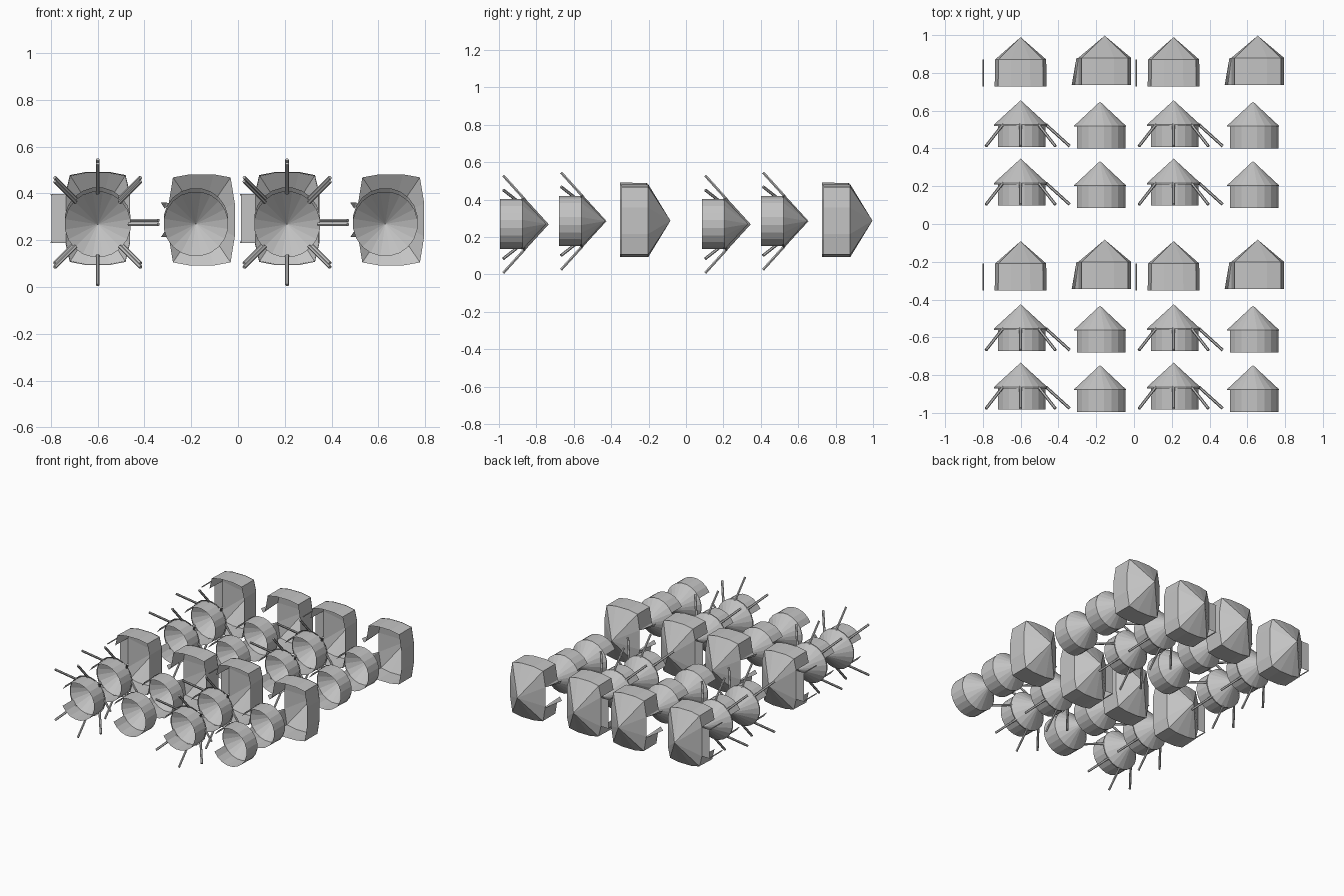
import bpy
from math import sin, cos, pi, tau
from mathutils import Vector

if "Cube" in bpy.data.objects:
    bpy.data.objects.remove(bpy.data.objects["Cube"])

canvas = bpy.data.materials.new("canvas_grey")
canvas.use_nodes = True
GREY = (0.55, 0.55, 0.55, 1)
canvas.diffuse_color = GREY
canvas.node_tree.nodes["Principled BSDF"].inputs["Base Color"].default_value = GREY


def add_mesh(name, verts, faces):
    mesh = bpy.data.meshes.new(name)
    mesh.from_pydata(verts, [], faces)
    mesh.materials.append(canvas)
    obj = bpy.data.objects.new(name, mesh)
    bpy.context.collection.objects.link(obj)
    return obj


def ring(plan, cx, cz, y, scale=1.0):
    return [(cx + px * scale, y, cz + pz * scale) for px, pz in plan]


def wall(name, plan, cx, cz, base, eave, half_door, flare=1.0):
    """Upright cloth wall with a doorway left open on the -x side."""
    n = len(plan)
    verts = ring(plan, cx, cz, base, flare) + ring(plan, cx, cz, eave)
    faces = []
    for i in range(n):
        j = (i + 1) % n
        mx = (plan[i][0] + plan[j][0]) / 2
        mz = (plan[i][1] + plan[j][1]) / 2
        if not (mx < -0.1 and abs(mz) < half_door):
            faces.append((i, j, n + j, n + i))
    add_mesh(name, verts, faces)


def roof(name, plan, cx, cz, eave, apex, scale=1.0, valance=0.0):
    """Pointed roof with an optional hanging edge."""
    n = len(plan)
    verts = ring(plan, cx, cz, eave, scale) + [(cx, apex, cz)]
    faces = [(i, (i + 1) % n, n) for i in range(n)]
    if valance:
        verts += ring(plan, cx, cz, eave - valance, scale)
        faces += [(i, (i + 1) % n, n + 1 + (i + 1) % n, n + 1 + i)
                  for i in range(n)]
    add_mesh(name, verts, faces)


def rod(name, start, end, radius, sides=6):
    """Straight bar between two points."""
    start, end = Vector(start), Vector(end)
    turn = (end - start).to_track_quat('Z', 'Y')
    verts = []
    for p in (start, end):
        for i in range(sides):
            a = tau * i / sides
            verts.append(p + turn @ Vector((cos(a) * radius, sin(a) * radius, 0)))
    faces = [(i, (i + 1) % sides, sides + (i + 1) % sides, sides + i)
             for i in range(sides)]
    faces += [tuple(range(sides))[::-1], tuple(range(sides, 2 * sides))]
    add_mesh(name, verts, faces)


def circle(radius, sides=20):
    return [(radius * cos(tau * (i + 0.5) / sides),
             radius * sin(tau * (i + 0.5) / sides)) for i in range(sides)]


def bulged_rectangle(half_x, half_z, door):
    quarter = [(half_x, door), (half_x - 0.018, half_z - 0.013), (0.05, half_z)]
    half = quarter + [(-x, z) for x, z in reversed(quarter)]
    return half + [(x, -z) for x, z in reversed(half)]


def roped_tent(cx, cz, base):
    """Round tent with an overhanging roof and seven stays."""
    eave = base + 0.12
    wall("roped_tent_wall", circle(0.134), cx, cz, base, eave, 0.06)
    roof("roped_tent_roof", circle(0.142), cx, cz, eave, base + 0.248, valance=0.008)
    for k in range(8):
        if k == 4:      # doorway side has no stay
            continue
        a = k * pi / 4
        rod("stay", (cx + 0.133 * cos(a), eave, cz + 0.133 * sin(a)),
            (cx + 0.26 * cos(a), base + 0.005, cz + 0.26 * sin(a)), 0.008)


def plain_tent(cx, cz, base):
    """Round tent without stays."""
    eave = base + 0.12
    wall("plain_tent_wall", circle(0.136), cx, cz, base, eave, 0.06)
    roof("plain_tent_roof", circle(0.139), cx, cz, eave, base + 0.248, valance=0.005)


def awning_tent(cx, cz, base):
    """Large tent with a flat awning on two posts."""
    eave = base + 0.143
    plan = bulged_rectangle(0.135, 0.195, 0.105)
    wall("awning_tent_wall", plan, cx, cz, base, eave, 0.05, 1.02)
    roof("awning_tent_roof", plan, cx, cz, eave, base + 0.262, 1.01)
    x0, x1 = cx - 0.135, cx - 0.198
    add_mesh("awning", [(x0, eave, cz - 0.105), (x1, eave, cz - 0.105),
                        (x1, eave, cz + 0.105), (x0, eave, cz + 0.105)],
             [(0, 1, 2, 3)])
    for s in (-1, 1):
        rod("awning_post", (x1, base, cz + 0.102 * s), (x1, eave, cz + 0.102 * s), 0.004)


def flap_tent(cx, cz, base):
    """Large tent with its door cloth folded outward."""
    eave = base + 0.143
    plan = bulged_rectangle(0.14, 0.193, 0.07)
    wall("flap_tent_wall", plan, cx, cz, base, eave, 0.04)
    roof("flap_tent_roof", plan, cx, cz, eave, base + 0.262, 1.01)
    x = cx - 0.14
    for s in (-1, 1):
        z = cz + 0.07 * s
        add_mesh("door_flap",
                 [(x, eave, z), (x, base, z), (x - 0.018, base, z - 0.022 * s),
                  (x - 0.035, base, z + 0.004 * s), (x - 0.01, eave, z + 0.004 * s)],
                 [(0, 1, 2), (0, 2, 4), (2, 3, 4)])


# Two identical camps along y, each with two pairs of columns
for shift in (0, -1.08):
    for dx in (0, 0.81):
        roped_tent(-0.6 + dx, 0.285, 0.407 + shift)
        roped_tent(-0.6 + dx, 0.268, 0.098 + shift)
        plain_tent(-0.18 + dx, 0.285, 0.4 + shift)
        plain_tent(-0.18 + dx, 0.27, 0.085 + shift)
        awning_tent(-0.6 + dx, 0.293, 0.727 + shift)
        flap_tent(-0.155 + dx, 0.287, 0.735 + shift)
